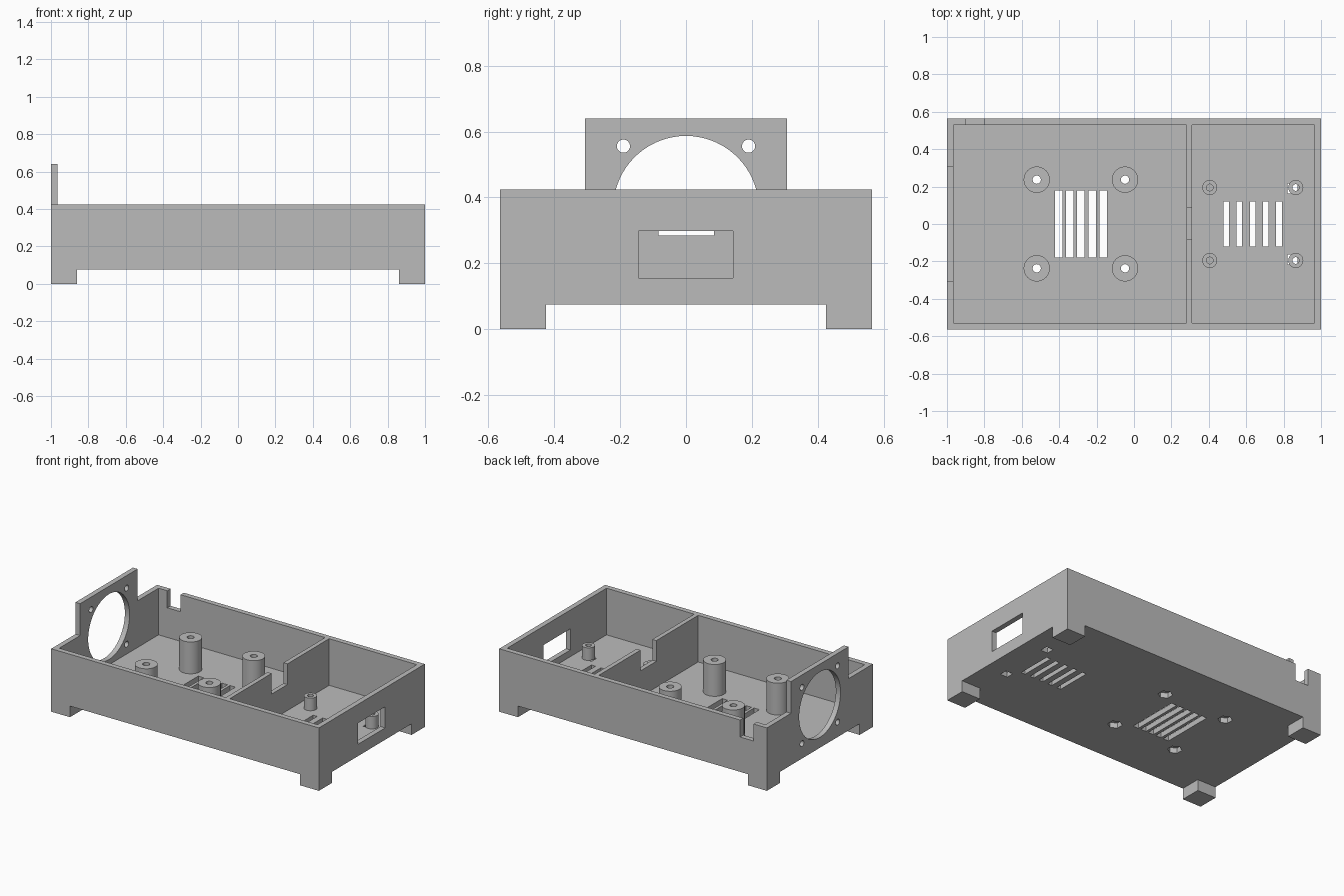
import bpy
import bmesh
from math import pi, radians
from mathutils import Matrix, Vector

default = bpy.data.objects.get("Cube")
if default:
    bpy.data.objects.remove(default, do_unlink=True)

grey = bpy.data.materials.new("plain grey")
grey.use_nodes = True
colour = (0.5, 0.5, 0.5, 1)
grey.diffuse_color = colour
grey.node_tree.nodes["Principled BSDF"].inputs["Base Color"].default_value = colour


def finish(name, bm):
    bmesh.ops.recalc_face_normals(bm, faces=bm.faces)
    mesh = bpy.data.meshes.new(name)
    bm.to_mesh(mesh)
    bm.free()
    mesh.materials.append(grey)
    obj = bpy.data.objects.new(name, mesh)
    bpy.context.collection.objects.link(obj)
    return obj


def box(name, x, y, z):
    """Box from (low, high) pairs."""
    bm = bmesh.new()
    bmesh.ops.create_cube(bm, size=1)
    for v in bm.verts:
        v.co = Vector([(a + b) / 2 + c * (b - a) for c, (a, b) in zip(v.co, (x, y, z))])
    return finish(name, bm)


def rod(name, centre, radius, length, axis="Z", sides=32):
    bm = bmesh.new()
    turn = Matrix.Rotation(pi / 2, 4, "Y") if axis == "X" else Matrix()
    bmesh.ops.create_cone(bm, cap_ends=True, segments=sides, radius1=radius, radius2=radius,
                          depth=length, matrix=Matrix.Translation(centre) @ turn)
    return finish(name, bm)


def tube(name, x, y, bottom, top, outer, inner):
    """Hollow standoff made by spinning its section."""
    bm = bmesh.new()
    section = [(inner, bottom), (outer, bottom), (outer, top), (inner, top)]
    verts = [bm.verts.new((r, 0, z)) for r, z in section]
    edges = [bm.edges.new((verts[i], verts[(i + 1) % 4])) for i in range(4)]
    bmesh.ops.spin(bm, geom=verts + edges, cent=(0, 0, 0), axis=(0, 0, 1),
                   angle=2 * pi, steps=40)
    bmesh.ops.remove_doubles(bm, verts=bm.verts, dist=0.0001)
    bmesh.ops.translate(bm, verts=bm.verts, vec=(x, y, 0))
    return finish(name, bm)


def carve(target, cutters):
    for cutter in cutters:
        mod = target.modifiers.new("cut", "BOOLEAN")
        mod.operation = "DIFFERENCE"
        mod.solver = "EXACT"
        mod.object = cutter
    graph = bpy.context.evaluated_depsgraph_get()
    mesh = bpy.data.meshes.new_from_object(target.evaluated_get(graph))
    target.modifiers.clear()
    target.data = mesh
    for cutter in cutters:
        bpy.data.objects.remove(cutter, do_unlink=True)


W, D = 1.0, 0.565            # half width and half depth
BASE, FLOOR, RIM, TOP = 0.075, 0.11, 0.425, 0.64
INNER = 0.53
FAN_Z = 0.366

case = box("case", (-W, W), (-D, D), (0, TOP))
cuts = []


def cut_box(x, y, z):
    cuts.append(box("cutter", x, y, z))


# Space above the rim, leaving the fan plate standing
cut_box((-0.965, 2), (-2, 2), (RIM, 2))
cut_box((-2, 2), (0.307, 2), (RIM, 2))
cut_box((-2, 2), (-2, -0.307), (RIM, 2))

# Space under the floor, leaving four corner feet
cut_box((-0.86, 0.86), (-2, 2), (-1, BASE))
cut_box((-2, 2), (-0.425, 0.425), (-1, BASE))

# Two compartments, divider notch, back notch and port window
cut_box((-0.965, 0.28), (-INNER, INNER), (FLOOR, 1))
cut_box((0.31, 0.965), (-INNER, INNER), (FLOOR, 1))
cut_box((0.2, 0.4), (-0.083, 0.085), (0.285, 1))
cut_box((-0.9, -0.8), (0.5, 0.7), (0.31, 1))
cut_box((0.9, 1.1), (-0.145, 0.143), (0.155, 0.298))

# Fan opening and its screw holes
cuts.append(rod("cutter", (-W, 0, FAN_Z), 0.221, 0.2, "X", 72))
for sy in (-1, 1):
    for sz in (-1, 1):
        cuts.append(rod("cutter", (-W, sy * 0.19, FAN_Z + sz * 0.19), 0.02, 0.2, "X"))

# Floor vents
for i in range(-2, 3):
    for middle, pitch, half, reach in ((-0.284, 0.0595, 0.02, 0.18), (0.634, 0.0705, 0.015, 0.12)):
        x = middle + i * pitch
        cut_box((x - half, x + half), (-reach, reach), (0, 0.2))

# Standoffs with nut pockets through the floor
standoffs = []
for y_name, sy in (("front", -1), ("back", 1)):
    for x_name, x in (("right", -0.52), ("left", -0.048)):
        y = sy * 0.237
        standoffs.append(tube(f"tall_standoff_{y_name}_{x_name}", x, y, FLOOR, 0.325, 0.07, 0.022))
        cuts.append(rod("cutter", (x, y, FLOOR - 0.05), 0.045, 0.1, sides=6))
    for x_name, x in (("right", 0.405), ("left", 0.865)):
        standoffs.append(tube(f"short_standoff_{y_name}_{x_name}", x, sy * 0.195,
                              FLOOR, 0.195, 0.04, 0.018))
    y = sy * 0.19
    cut_box((0.82, 0.873), (y - 0.026, y + 0.026), (0, FLOOR + 0.01))

carve(case, cuts)

# Smooth round surfaces, keep corners sharp
for obj in bpy.context.selected_objects:
    obj.select_set(False)
for obj in standoffs + [case]:
    obj.select_set(True)
bpy.context.view_layer.objects.active = case
bpy.ops.object.shade_smooth_by_angle(angle=radians(30))
